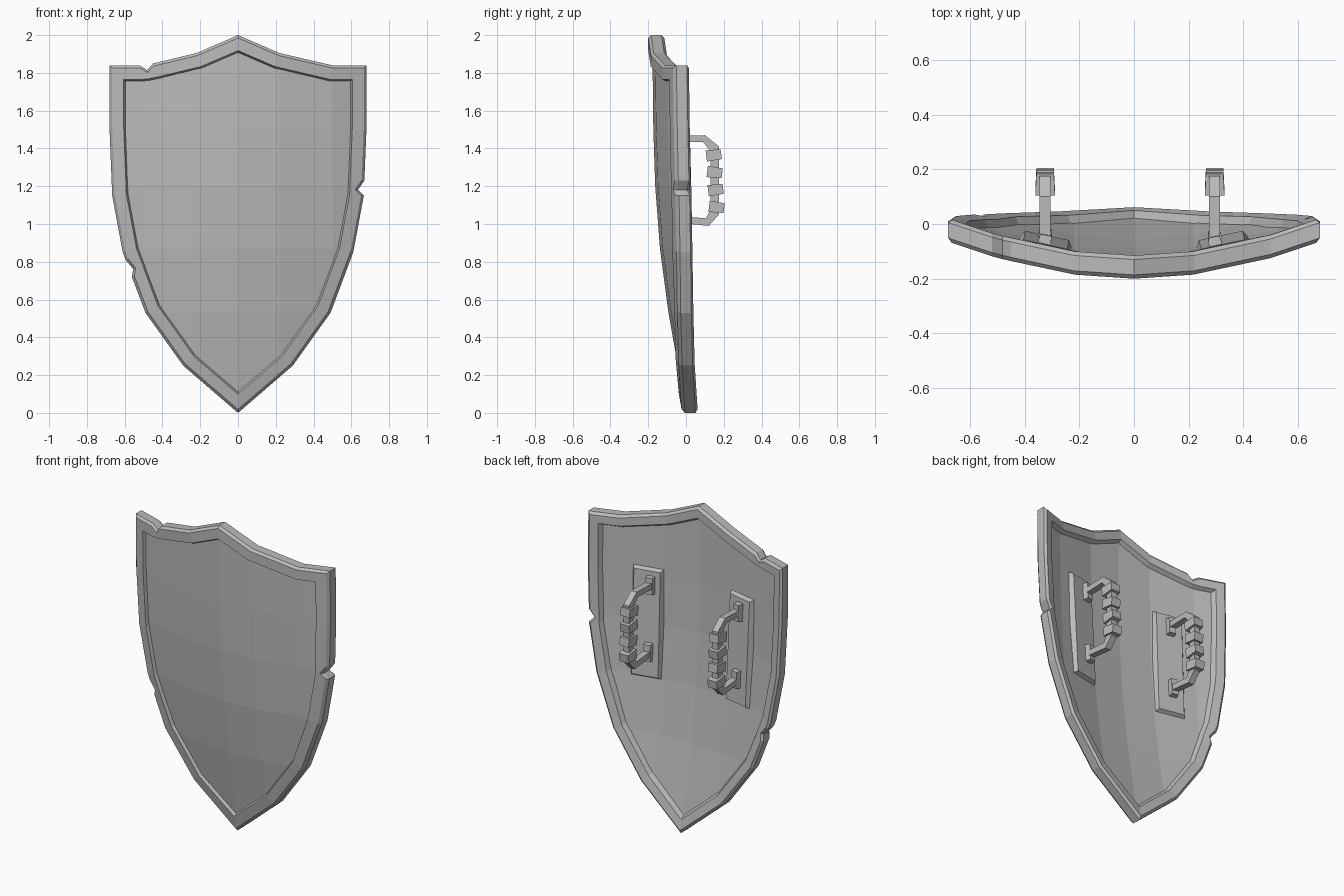
import bpy, bmesh, math
from mathutils import Vector, Matrix

if "Cube" in bpy.data.objects:
    bpy.data.objects.remove(bpy.data.objects["Cube"])

metal = bpy.data.materials.new("grey metal")
metal.use_nodes = True
metal.diffuse_color = (0.5, 0.5, 0.5, 1)
bsdf = next(n for n in metal.node_tree.nodes if n.type == 'BSDF_PRINCIPLED')
bsdf.inputs["Base Color"].default_value = (0.5, 0.5, 0.5, 1)

# Shield curvature: sweep forward with height, fall back toward the sides
RISE = [(0, -.02), (.25, -.065), (.53, -.115), (.87, -.16), (1.2, -.185), (1.5, -.195), (1.85, -.2), (2, -.2)]
BOW = [(0, 0), (.22, .015), (.5, .075), (.68, .135)]

# Outline from the top point, toward +x and round: x, z, notch depth
OUTLINE = [(0, 2, 0), (.22, 1.905, 0), (.5, 1.84, 0), (.68, 1.84, 0), (.68, 1.5, 0),
           (.669, 1.23, 0), (.667, 1.18, .032), (.666, 1.15, 0), (.61, .85, 0),
           (.49, .53, 0), (.29, .25, 0), (0, 0, 0), (-.29, .25, 0), (-.49, .53, 0),
           (-.562, .72, 0), (-.574, .755, .02), (-.595, .81, 0), (-.61, .85, 0),
           (-.666, 1.15, 0), (-.68, 1.5, 0), (-.68, 1.84, 0), (-.52, 1.84, 0),
           (-.485, 1.843, .028), (-.45, 1.85, 0), (-.22, 1.905, 0)]


def lerp_table(table, t):
    for (a, va), (b, vb) in zip(table, table[1:]):
        if t <= b:
            return va + (vb - va) * (t - a) / (b - a)
    return table[-1][1]


def surface(x, z):
    return lerp_table(RISE, z) + lerp_table(BOW, abs(x))


def inset(amount):
    """Outline moved inward by mitred offset; notches only affect the outer edge."""
    pts = [Vector((x, z)) for x, z, _ in OUTLINE]
    loop = []
    for i, p in enumerate(pts):
        e1 = (p - pts[i - 1]).normalized()
        e2 = (pts[(i + 1) % len(pts)] - p).normalized()
        n1, n2 = Vector((e1.y, -e1.x)), Vector((e2.y, -e2.x))
        depth = OUTLINE[i][2] if amount < .05 else 0
        loop.append(p + (n1 + n2) * ((amount + depth) / (1 + n1.dot(n2))))
    return loop


def finish(bm, name):
    bmesh.ops.recalc_face_normals(bm, faces=bm.faces)
    mesh = bpy.data.meshes.new(name)
    bm.to_mesh(mesh)
    bm.free()
    mesh.materials.append(metal)
    obj = bpy.data.objects.new(name, mesh)
    bpy.context.collection.objects.link(obj)


def bridge(bm, a, b):
    n = len(a)
    for i in range(n):
        bm.faces.new((a[i], a[(i + 1) % n], b[(i + 1) % n], b[i]))


# Rim: chamfered section (inset, depth) carried round the outline
SECTION = [(.085, .024), (.075, 0), (.014, 0), (0, .014), (0, .07), (.015, .085), (.065, .085), (.08, .056)]
bm = bmesh.new()
rings = []
for off, depth in SECTION:
    rings.append([bm.verts.new((p.x, surface(p.x, p.y) + depth, p.y)) for p in inset(off)])
for a, b in zip(rings, rings[1:] + rings[:1]):
    bridge(bm, a, b)
finish(bm, "rim")

# Panel: front and back sheets, split into bowed facets
CUTS = [((x, 0, 0), (1, 0, 0)) for x in (-.5, -.22, 0, .22, .5)]
CUTS += [((0, 0, z), (0, 0, 1)) for z, _ in RISE[1:6]]
for name, depth in (("front_panel", .022), ("back_panel", .06)):
    bm = bmesh.new()
    bm.faces.new([bm.verts.new((p.x, 0, p.y)) for p in inset(.07)])
    for co, no in CUTS:
        bmesh.ops.bisect_plane(bm, geom=bm.verts[:] + bm.edges[:] + bm.faces[:],
                               plane_co=co, plane_no=no)
    for v in bm.verts:
        v.co.y = surface(v.co.x, v.co.z) + depth
    finish(bm, name)


def box(name, size, matrix, bevel):
    """Box whose back (+y) face is drawn in by bevel on every side."""
    bm = bmesh.new()
    bmesh.ops.create_cube(bm, size=1)
    for v in bm.verts:
        v.co *= Vector((1, 1, 1))
        v.co = Vector([c * s for c, s in zip(v.co, size)])
        if v.co.y > 0:
            v.co.x -= math.copysign(bevel, v.co.x)
            v.co.z -= math.copysign(bevel, v.co.z)
    bm.transform(matrix)
    finish(bm, name)


OUTER = [(-.07, 1.465), (.1, 1.47), (.175, 1.41), (.175, 1.05), (.12, .99), (-.07, 1.01)]
INNER = [(-.07, 1.43), (.09, 1.435), (.13, 1.385), (.13, 1.075), (.105, 1.03), (-.07, 1.045)]

for side, x, plate_x in (("left", .295, .325), ("right", -.325, -.325)):
    # Mounting plate, tilted to follow the bowed back
    tilt = Matrix.Rotation(math.copysign(.21, x), 4, 'Z') @ Matrix.Rotation(.05, 4, 'X')
    place = Matrix.Translation((plate_x, surface(plate_x, 1.2) + .07, 1.2)) @ tilt
    box(side + "_mounting_plate", (.21, .04, .7), place, .023)

    # Bent handle bar
    bm = bmesh.new()
    loops = []
    for dx in (-.02, .02):
        loops.append([[bm.verts.new((x + dx, y, z)) for y, z in path] for path in (OUTER, INNER)])
    (o1, i1), (o2, i2) = loops
    bridge(bm, o1 + i1[::-1], o2 + i2[::-1])
    for o, i in loops:
        for k in range(len(o) - 1):
            bm.faces.new((o[k], o[k + 1], i[k + 1], i[k]))
    finish(bm, side + "_handle")

    # Feet that hold the bar ends
    for label, z in (("upper", 1.445), ("lower", 1.03)):
        box(f"{side}_{label}_foot", (.05, .035, .11),
            Matrix.Translation((x, surface(x, z) + .1, z)) @ tilt, .004)

    # Grip wraps
    for k in range(4):
        turn = Matrix.Rotation(.12 * (-1) ** k, 4, 'X')
        box(f"{side}_grip_wrap_{k + 1}", (.072, .08, .06),
            Matrix.Translation((x, .147 + .005 * k, 1.365 - .092 * k)) @ turn, .004)
